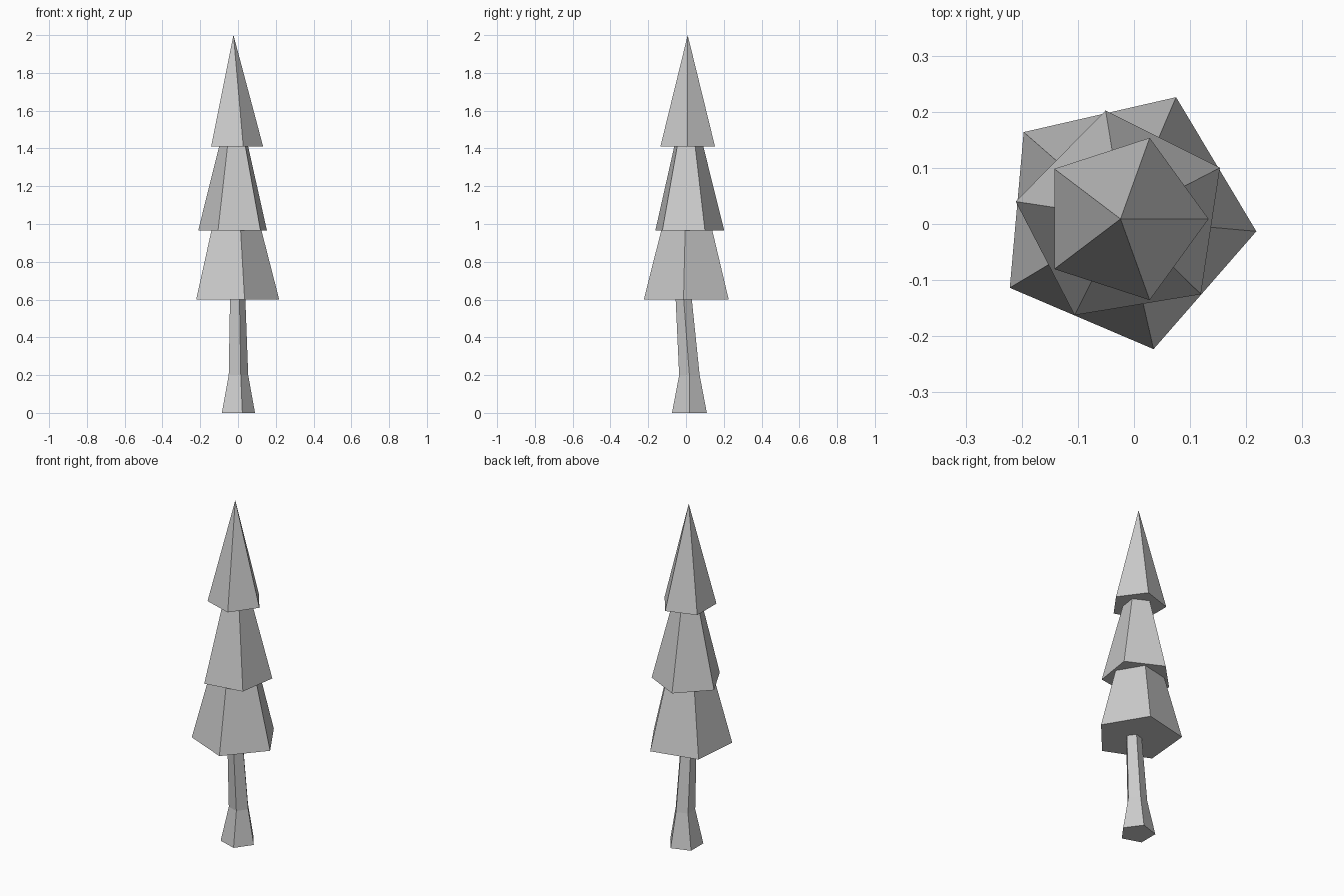
import bpy, bmesh
from math import cos, sin, radians

if "Cube" in bpy.data.objects:
    bpy.data.objects.remove(bpy.data.objects["Cube"])

SIDES = 5


def loft(name, rings):
    """Closed low-poly solid through rings (x, y, z, radius, degrees); radius 0 is a tip."""
    bm = bmesh.new()
    loops = []
    for x, y, z, r, deg in rings:
        count = SIDES if r > 0 else 1
        loops.append([bm.verts.new((x + r * cos(radians(deg + 360 * i / SIDES)),
                                    y + r * sin(radians(deg + 360 * i / SIDES)), z))
                      for i in range(count)])
    for low, high in zip(loops, loops[1:]):
        for i in range(SIDES):
            j = (i + 1) % SIDES
            if len(high) == 1:
                bm.faces.new((low[i], low[j], high[0]))
            else:
                bm.faces.new((low[i], low[j], high[j], high[i]))
    bm.faces.new(loops[0][::-1])
    if len(loops[-1]) > 1:
        bm.faces.new(loops[-1])
    bmesh.ops.recalc_face_normals(bm, faces=bm.faces[:])
    mesh = bpy.data.meshes.new(name)
    bm.to_mesh(mesh)
    bm.free()
    obj = bpy.data.objects.new(name, mesh)
    bpy.context.collection.objects.link(obj)
    return obj


# Trunk with a flared foot
loft("trunk", [(-0.007, 0.018, 0.0, 0.097, 0),
               (-0.003, 0.018, 0.2, 0.057, 0),
               (-0.006, -0.012, 0.6, 0.045, 0)])

# Foliage tiers, each turned against the one below
loft("lower_foliage", [(-0.018, 0.008, 0.6, 0.237, -5.1),
                       (-0.018, 0.008, 0.965, 0.143, -5.1)])
loft("middle_foliage", [(-0.019, 0.011, 0.965, 0.194, 27.4),
                        (-0.019, 0.011, 1.41, 0.082, 27.4)])
loft("top_foliage", [(-0.019, 0.009, 1.41, 0.152, 0),
                     (-0.024, 0.009, 2.0, 0, 0)])
